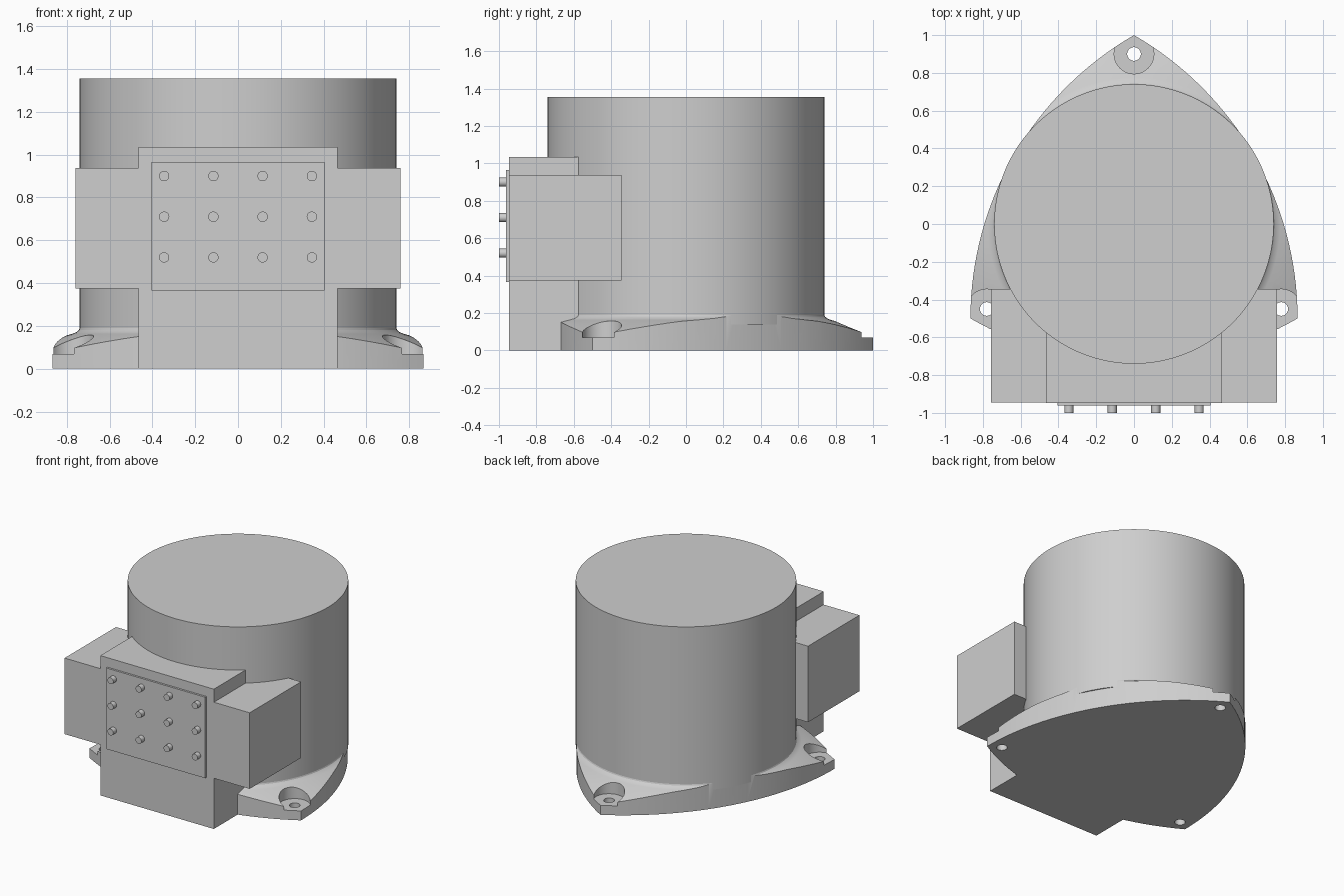
import bpy, bmesh, math
from mathutils import Matrix, Vector

cube = bpy.data.objects.get("Cube")
if cube:
    bpy.data.objects.remove(cube, do_unlink=True)

grey = bpy.data.materials.new("plain_grey")
grey.use_nodes = True
colour = (0.62, 0.62, 0.62, 1)
grey.diffuse_color = colour
grey.node_tree.nodes["Principled BSDF"].inputs["Base Color"].default_value = colour


def finish(name, bm):
    bmesh.ops.recalc_face_normals(bm, faces=bm.faces[:])
    mesh = bpy.data.meshes.new(name)
    bm.to_mesh(mesh)
    bm.free()
    mesh.materials.append(grey)
    ob = bpy.data.objects.new(name, mesh)
    bpy.context.collection.objects.link(ob)
    return ob


def smooth(ob):
    bpy.ops.object.select_all(action='DESELECT')
    ob.select_set(True)
    bpy.context.view_layer.objects.active = ob
    bpy.ops.object.shade_smooth_by_angle(angle=math.radians(30))


def box(name, x0, x1, y0, y1, z0, z1):
    bm = bmesh.new()
    centre = Vector((x0 + x1, y0 + y1, z0 + z1)) / 2
    bmesh.ops.create_cube(bm, size=1, matrix=Matrix.Translation(centre)
                          @ Matrix.Diagonal((x1 - x0, y1 - y0, z1 - z0, 1)))
    return finish(name, bm)


def cylinder(name, radius, depth, centre, segments=48, along_y=False):
    bm = bmesh.new()
    turn = Matrix.Rotation(math.pi / 2 if along_y else 0, 4, 'X')
    bmesh.ops.create_cone(bm, cap_ends=True, segments=segments, radius1=radius,
                          radius2=radius, depth=depth,
                          matrix=Matrix.Translation(centre) @ turn)
    return finish(name, bm)


def lathe(name, profile, segments=144):
    bm = bmesh.new()
    verts = [bm.verts.new((r, 0, z)) for r, z in profile]
    edges = [bm.edges.new(pair) for pair in zip(verts, verts[1:])]
    bmesh.ops.spin(bm, geom=verts + edges, axis=(0, 0, 1), cent=(0, 0, 0),
                   angle=math.tau, steps=segments)
    bmesh.ops.remove_doubles(bm, verts=bm.verts[:], dist=0.0001)
    return finish(name, bm)


def rounded_triangle(name, height, steps=32):
    # three arcs, each centred on the opposite corner
    bm = bmesh.new()
    verts = []
    for k in range(3):
        corner = math.radians(90 + 120 * k)
        for i in range(steps):
            a = corner + math.radians(150 + 60 * i / steps)
            verts.append(bm.verts.new((
                math.cos(corner) + math.sqrt(3) * math.cos(a),
                math.sin(corner) + math.sqrt(3) * math.sin(a), 0)))
    face = bm.faces.new(verts)
    top = bmesh.ops.extrude_face_region(bm, geom=[face])
    moved = [g for g in top["geom"] if isinstance(g, bmesh.types.BMVert)]
    bmesh.ops.translate(bm, verts=moved, vec=(0, 0, height))
    return finish(name, bm)


def combine(ob, other, operation):
    mod = ob.modifiers.new(operation.lower(), 'BOOLEAN')
    mod.operation, mod.object, mod.solver = operation, other, 'EXACT'
    graph = bpy.context.evaluated_depsgraph_get()
    mesh = bpy.data.meshes.new_from_object(ob.evaluated_get(graph))
    ob.modifiers.clear()
    ob.data = mesh
    bpy.data.objects.remove(other, do_unlink=True)


# Mounting flange: triangular plate with a sloping, filleted top
flange = rounded_triangle("mounting_flange", 0.4)
slope = lathe("slope", [(0, -0.1), (1.1, -0.1), (1.1, 0.035), (0.8, 0.156),
                        (0.775, 0.163), (0.755, 0.171), (0.743, 0.181),
                        (0.738, 0.195), (0, 0.195)])
combine(flange, slope, 'INTERSECT')

# Counterbored screw holes in the three corners
for k in range(3):
    a = math.radians(90 + 120 * k)
    x, y = 0.9 * math.cos(a), 0.9 * math.sin(a)
    combine(flange, cylinder("counterbore", 0.105, 0.4, (x, y, 0.27)), 'DIFFERENCE')
    combine(flange, cylinder("screw_hole", 0.036, 0.4, (x, y, 0.05)), 'DIFFERENCE')
smooth(flange)

# Main drum
bottom, top = 0.14, 1.355
smooth(cylinder("main_drum", 0.74, top - bottom, (0, 0, (top + bottom) / 2), 144))

# Terminal housing on the front, with wings at both sides
box("terminal_block", -0.465, 0.465, -0.947, -0.45, 0, 1.035)
for side, name in ((-1, "right_wing"), (1, "left_wing")):
    x0, x1 = sorted((side * 0.44, side * 0.758))
    box(name, x0, x1, -0.946, -0.345, 0.375, 0.938)

# Terminal plate and its studs
box("terminal_plate", -0.405, 0.405, -0.962, -0.94, 0.365, 0.965)
for row in range(3):
    for col in range(4):
        x, z = -0.345 + 0.23 * col, 0.9 - 0.19 * row
        smooth(cylinder(f"stud_{row + 1}_{col + 1}", 0.024, 0.05,
                        (x, -0.975, z), 24, along_y=True))
